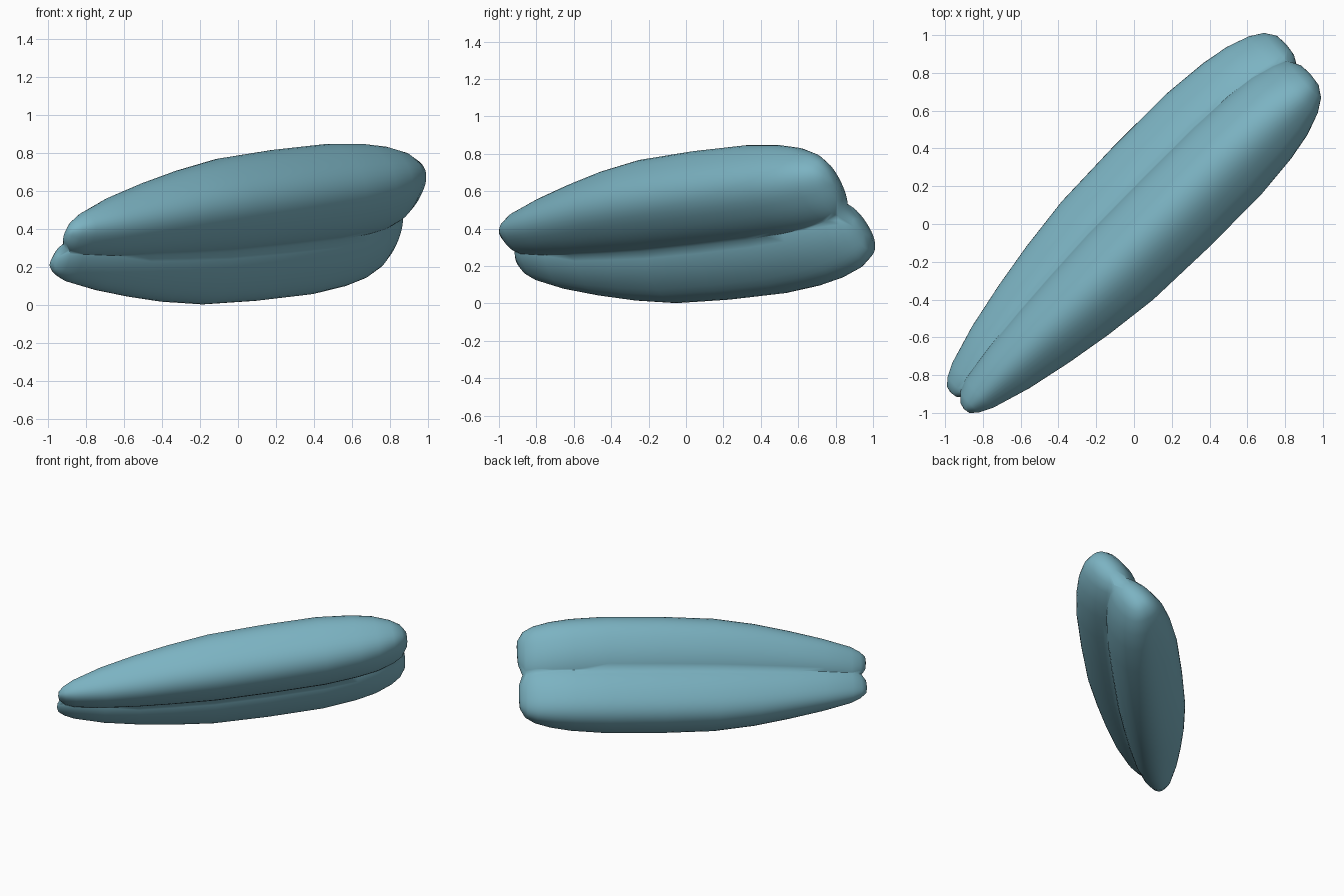
import bpy, bmesh, math
from mathutils import Matrix, Vector

cube = bpy.data.objects.get("Cube")
if cube:
    bpy.data.objects.remove(cube, do_unlink=True)

teal = bpy.data.materials.new("soft_teal")
teal.use_nodes = True
colour = (0.2, 0.45, 0.54, 1)
teal.diffuse_color = colour
teal.node_tree.nodes["Principled BSDF"].inputs["Base Color"].default_value = colour

# Sections along the pod: position, offset from the seam, half thickness, half depth
SECTIONS = [
    (-1.32, .095, .04, .026), (-1.28, .092, .078, .056), (-1.21, .098, .107, .085),
    (-1, .125, .137, .137), (-.75, .15, .168, .175), (-.5, .172, .195, .202),
    (-.2, .19, .215, .228), (.2, .197, .222, .236), (.6, .197, .222, .234),
    (.85, .192, .212, .21), (1, .185, .198, .182), (1.12, .178, .175, .137),
    (1.19, .17, .145, .095), (1.228, .175, .08, .045)]
SIDES = 40
OUTER_POWER = 2 / 2.5
INNER_POWER = 1
INNER_SWELL = 1.38

# Frame of the pod: long axis, depth across the seam, and direction between lobes
along = Vector((1, 1, .081 * math.sqrt(2))).normalized()
flat = Vector((1, -1, 0)).normalized()
upright = flat.cross(along)
if upright.z < 0:
    upright.negate()
lean = math.radians(38)
between = flat * math.sin(lean) + upright * math.cos(lean)
depth = upright * math.sin(lean) - flat * math.cos(lean)
frame = Matrix((along, depth, between)).transposed().to_4x4()
frame.translation = (0, 0, .402)


def bulge(t, power):
    return math.copysign(abs(t) ** power, t)


def outline(angle):
    """Lobe cross-section: boxy outside, gently rounded towards the seam."""
    inner = math.sin(angle) < 0
    power = INNER_POWER if inner else OUTER_POWER
    swell = INNER_SWELL if inner else 1
    return bulge(math.cos(angle), power), swell * bulge(math.sin(angle), power)


# One lobe, lofted through its sections
bm = bmesh.new()
rings = []
for pos, offset, thick, deep in SECTIONS:
    points = [outline(math.tau * (i + .5) / SIDES) for i in range(SIDES)]
    rings.append([bm.verts.new((pos, deep * d, offset + thick * t)) for d, t in points])
for r, s in zip(rings, rings[1:]):
    for i in range(SIDES):
        j = (i + 1) % SIDES
        bm.faces.new((r[i], r[j], s[j], s[i]))

# Rounded caps
for ring, push in ((rings[0], -.008), (rings[-1], .008)):
    mid = sum((v.co for v in ring), Vector()) / SIDES
    tip = bm.verts.new(mid + Vector((push, 0, 0)))
    for i in range(SIDES):
        bm.faces.new((ring[i], ring[(i + 1) % SIDES], tip))

# Trim the lobe at the seam and mirror it into the second lobe
bmesh.ops.bisect_plane(bm, geom=bm.verts[:] + bm.edges[:] + bm.faces[:], dist=1e-5,
                       plane_co=(0, 0, 0), plane_no=(0, 0, 1), clear_inner=True)
twin = bmesh.ops.duplicate(bm, geom=bm.verts[:] + bm.edges[:] + bm.faces[:])["geom"]
for v in twin:
    if isinstance(v, bmesh.types.BMVert):
        v.co.z = -v.co.z
bmesh.ops.remove_doubles(bm, verts=bm.verts[:], dist=1e-4)
bm.transform(frame)
bmesh.ops.recalc_face_normals(bm, faces=bm.faces)
for face in bm.faces:
    face.smooth = True

mesh = bpy.data.meshes.new("two_lobed_pod")
bm.to_mesh(mesh)
bm.free()
mesh.materials.append(teal)
pod = bpy.data.objects.new("two_lobed_pod", mesh)
bpy.context.collection.objects.link(pod)
